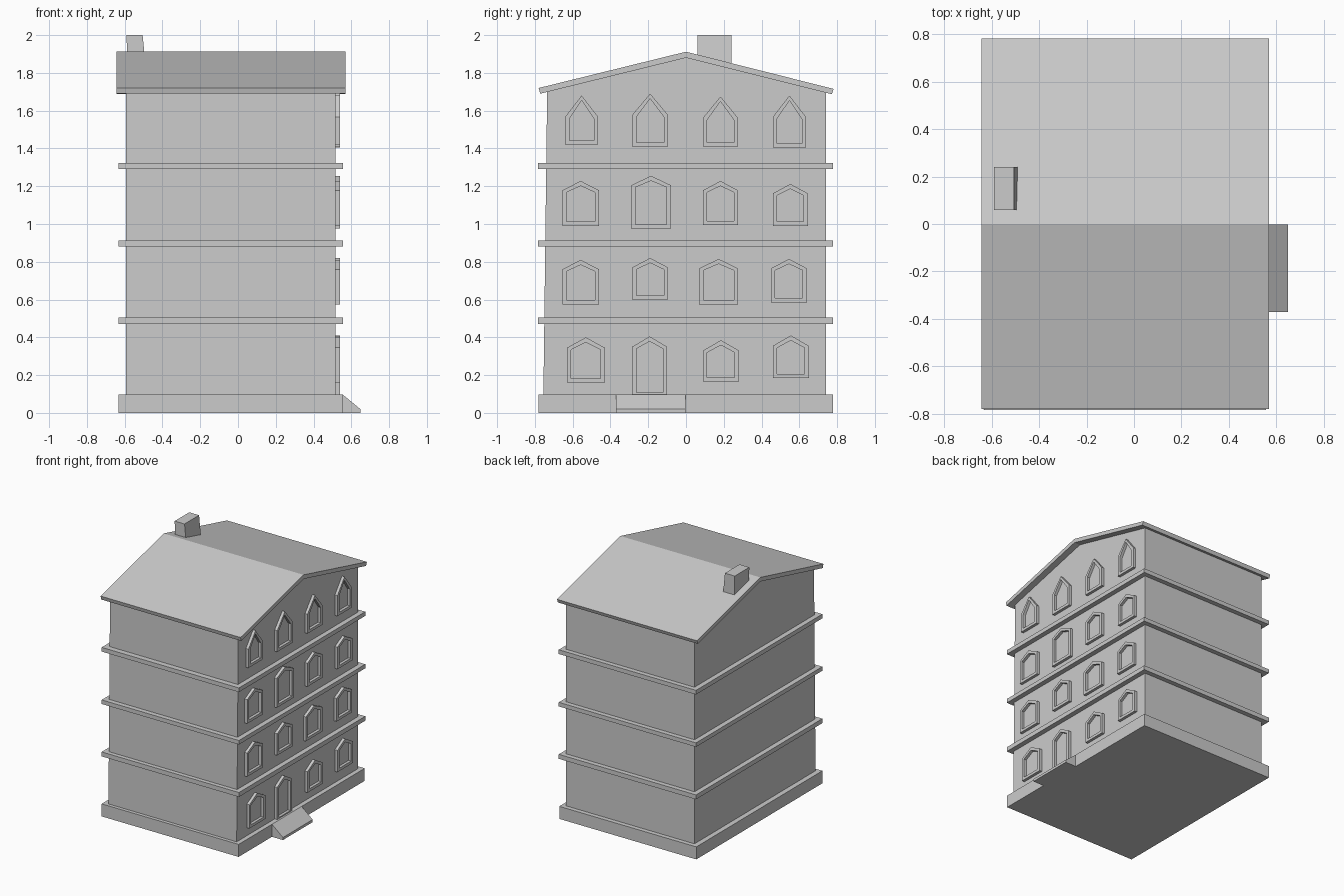
import bpy, bmesh

if "Cube" in bpy.data.objects:
    bpy.data.objects.remove(bpy.data.objects["Cube"])


def make_object(name, bm):
    bmesh.ops.recalc_face_normals(bm, faces=bm.faces[:])
    mesh = bpy.data.meshes.new(name)
    bm.to_mesh(mesh)
    bm.free()
    obj = bpy.data.objects.new(name, mesh)
    bpy.context.collection.objects.link(obj)
    return obj


def prism(name, place, profile, a, b):
    """Extrude a 2D profile from a to b; place(p, q, t) maps it to 3D."""
    bm = bmesh.new()
    ends = [[bm.verts.new(place(p, q, t)) for p, q in profile] for t in (a, b)]
    n = len(profile)
    bm.faces.new(ends[0])
    bm.faces.new(ends[1])
    for i in range(n):
        j = (i + 1) % n
        bm.faces.new((ends[0][i], ends[0][j], ends[1][j], ends[1][i]))
    return make_object(name, bm)


def along_x(y, z, x):
    return (x, y, z)


def along_y(x, z, y):
    return (x, y, z)


def box(name, x0, x1, y0, y1, z0, z1):
    return prism(name, along_x, [(y0, z0), (y1, z0), (y1, z1), (y0, z1)], x0, x1)


def outline(y0, y1, z0, eave, apex):
    return [(y0, z0), (y1, z0), (y1, eave), ((y0 + y1) / 2, apex), (y0, eave)]


def pointed_frame(name, y0, y1, z0, rise, apex, border=0.022):
    """Raised pentagonal surround with an open centre."""
    outer = outline(y0, y1, z0, apex - rise, apex)
    inner = outline(y0 + border, y1 - border, z0 + border,
                    apex - rise - border * 0.5, apex - border * 1.2)
    bm = bmesh.new()
    loops = [[bm.verts.new((x, y, z)) for y, z in pts]
             for pts, x in ((outer, WALL_X - 0.01), (outer, WALL_X + 0.022),
                            (inner, WALL_X + 0.022), (inner, WALL_X - 0.01))]
    for k in range(4):
        a, b = loops[k], loops[(k + 1) % 4]
        for i in range(5):
            j = (i + 1) % 5
            bm.faces.new((a[i], a[j], b[j], b[i]))
    return make_object(name, bm)


WALL_X = 0.517

# Gabled body
prism("walls", along_x,
      [(-0.755, 0.09), (0.742, 0.09), (0.742, 1.705), (0, 1.885), (-0.735, 1.705)],
      -0.593, WALL_X)

# Plinth and entrance ramp
box("plinth", -0.633, 0.553, -0.782, 0.777, 0, 0.098)
prism("entrance_ramp", along_y,
      [(0.54, 0), (0.648, 0), (0.648, 0.02), (0.553, 0.098), (0.54, 0.098)],
      -0.37, -0.003)

# Ledges between the storeys
for i, (z0, z1) in enumerate([(0.47, 0.505), (0.88, 0.912), (1.29, 1.323)]):
    box(f"ledge_{i + 1}", -0.632, 0.556, -0.783, 0.779, z0, z1)

# Folded roof slab
prism("roof", along_x,
      [(-0.78, 1.72), (0, 1.912), (0.782, 1.715), (0.772, 1.687),
       (0, 1.88), (-0.772, 1.69)], -0.643, 0.568)

# Chimney, its inner side tapering slightly
prism("chimney", along_y,
      [(-0.585, 1.80), (-0.485, 1.80), (-0.505, 2.0), (-0.59, 2.0)], 0.06, 0.24)

# Windows and door by storey: gable rise, then y0, y1, z bottom, z apex
storeys = [
    (0.055, [(-0.63, -0.43, 0.16, 0.40), (-0.285, -0.10, 0.085, 0.405),
             (0.09, 0.28, 0.165, 0.385), (0.46, 0.65, 0.185, 0.41)]),
    (0.05, [(-0.655, -0.46, 0.575, 0.81), (-0.285, -0.095, 0.60, 0.82),
            (0.07, 0.275, 0.575, 0.815), (0.45, 0.64, 0.585, 0.815)]),
    (0.05, [(-0.655, -0.46, 0.99, 1.228), (-0.29, -0.08, 0.975, 1.255),
            (0.09, 0.275, 0.995, 1.228), (0.46, 0.645, 0.99, 1.212)]),
    (0.113, [(-0.64, -0.465, 1.42, 1.68), (-0.285, -0.095, 1.41, 1.69),
             (0.09, 0.275, 1.41, 1.675), (0.46, 0.635, 1.405, 1.68)]),
]
for s, (rise, openings) in enumerate(storeys):
    for w, (y0, y1, z0, apex) in enumerate(openings):
        name = "door_frame" if (s, w) == (0, 1) else f"window_frame_{s + 1}_{w + 1}"
        pointed_frame(name, y0, y1, z0, rise, apex)
